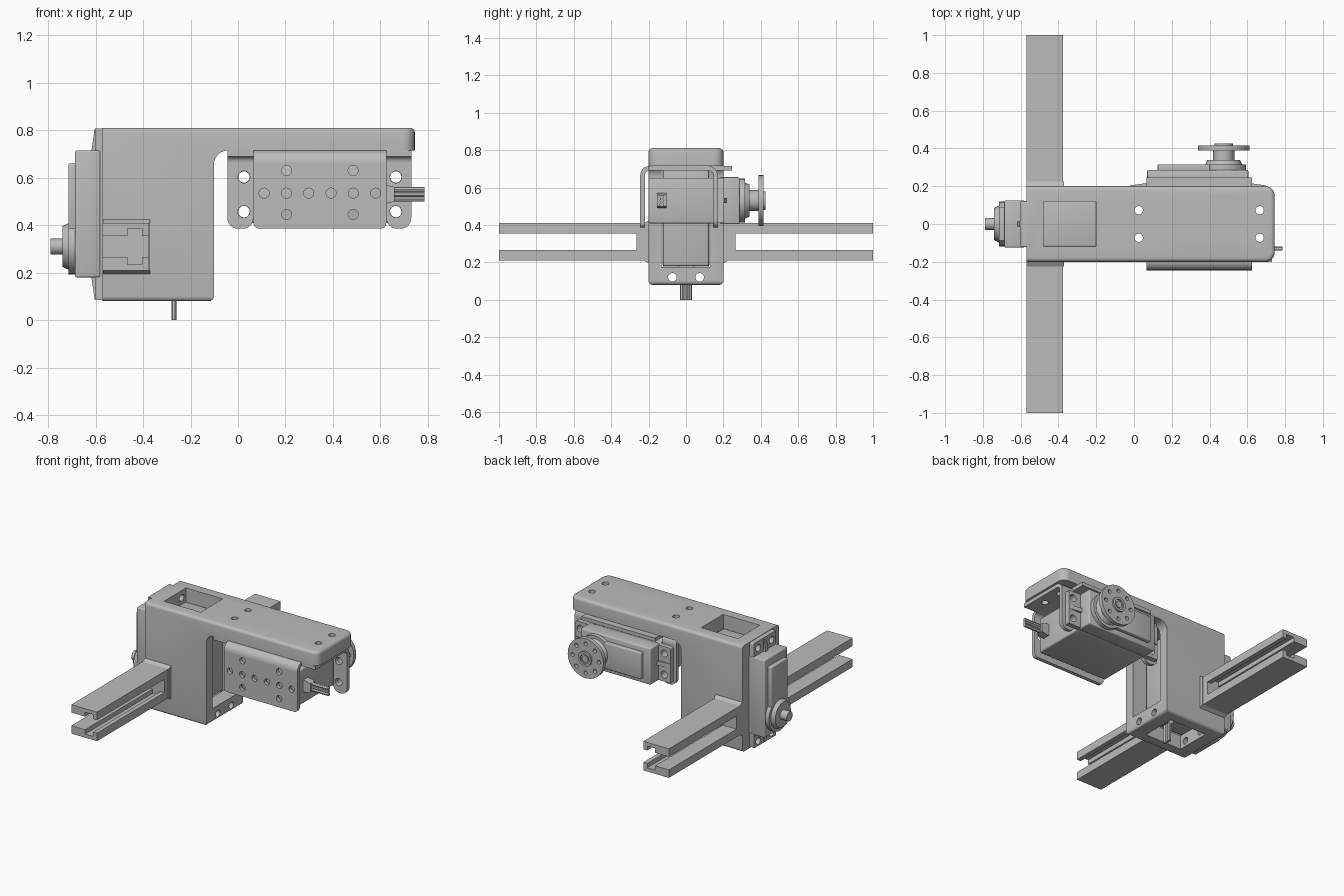
import bpy, bmesh, math
from mathutils import Matrix, Vector

if "Cube" in bpy.data.objects:
    bpy.data.objects.remove(bpy.data.objects["Cube"])

grey = bpy.data.materials.new("plain_grey")
grey.use_nodes = True
grey.diffuse_color = (0.5, 0.5, 0.5, 1)
grey.node_tree.nodes["Principled BSDF"].inputs["Base Color"].default_value = (0.5, 0.5, 0.5, 1)
ID = Matrix.Identity(4)
parts = []


def finish(name, bm, m=ID):
    bmesh.ops.recalc_face_normals(bm, faces=bm.faces[:])
    bm.transform(m)
    me = bpy.data.meshes.new(name)
    bm.to_mesh(me)
    bm.free()
    me.materials.append(grey)
    ob = bpy.data.objects.new(name, me)
    bpy.context.scene.collection.objects.link(ob)
    parts.append(ob)
    return ob


def round_edges(bm, r, rule, seg=4):
    edges = [e for e in bm.edges if rule(e)]
    bmesh.ops.bevel(bm, geom=edges, offset=r, segments=seg, profile=0.5,
                    affect='EDGES', clamp_overlap=True)


def box(name, lo, hi, r=0, m=ID):
    lo, hi = Vector(lo), Vector(hi)
    bm = bmesh.new()
    bmesh.ops.create_cube(bm, size=1, matrix=Matrix.Translation((lo + hi) / 2)
                          @ Matrix.Diagonal((hi - lo).to_4d()))
    if r:
        round_edges(bm, r, lambda e: True, 3)
    return finish(name, bm, m)


def cyl(name, base, axis, length, r, r2=None, m=ID, seg=32):
    bm = bmesh.new()
    bmesh.ops.create_cone(bm, cap_ends=True, segments=seg, radius1=r,
                          radius2=r if r2 is None else r2, depth=length)
    turn = Vector(axis).to_track_quat('Z', 'Y').to_matrix().to_4x4()
    bm.transform(Matrix.Translation(base) @ turn @ Matrix.Translation((0, 0, length / 2)))
    return finish(name, bm, m)


def extrude(bm, faces, shift):
    new = bmesh.ops.extrude_face_region(bm, geom=faces)["geom"]
    bmesh.ops.translate(bm, vec=shift, verts=[v for v in new if isinstance(v, bmesh.types.BMVert)])
    bmesh.ops.recalc_face_normals(bm, faces=bm.faces[:])
    return bm


def prism_bm(pts, axis, a, b):
    bm = bmesh.new()
    put = (lambda p, t: (t, *p)) if axis == 'x' else (lambda p, t: (p[0], t, p[1]))
    face = bm.faces.new([bm.verts.new(put(p, a)) for p in pts])
    return extrude(bm, [face], Vector(put((0, 0), b - a)))


def arc(cx, cy, r, a0, a1, n=6):
    angles = [math.radians(a0 + (a1 - a0) * i / n) for i in range(n + 1)]
    return [(cx + r * math.cos(a), cy + r * math.sin(a)) for a in angles]


def circle(cx, cy, r, n=28):
    return arc(cx, cy, r, 0, 360, n)[:-1]


def rounded(x0, y0, x1, y1, r):
    # Rectangle whose lower corners are rounded
    return arc(x0 + r, y0 + r, r, 180, 270) + arc(x1 - r, y0 + r, r, 270, 360) + [(x1, y1), (x0, y1)]


def plate(name, outline, holes, depth, m):
    # Flat outline with round holes, thickened along local z
    bm = bmesh.new()
    for loop in [outline] + [circle(*h) for h in holes]:
        vs = [bm.verts.new((*p, 0)) for p in loop]
        for i, v in enumerate(vs):
            bm.edges.new((vs[i - 1], v))
    bmesh.ops.triangle_fill(bm, use_beauty=True, edges=bm.edges[:], normal=(0, 0, 1))
    return finish(name, extrude(bm, bm.faces[:], Vector((0, 0, depth))), m)


def cut(ob, cutters):
    # Subtract each cutter, then discard it
    for c in cutters:
        mod = ob.modifiers.new("cut", 'BOOLEAN')
        mod.operation, mod.solver, mod.object = 'DIFFERENCE', 'EXACT', c
        dg = bpy.context.evaluated_depsgraph_get()
        me = bpy.data.meshes.new_from_object(ob.evaluated_get(dg))
        ob.modifiers.clear()
        ob.data = me
        parts.remove(c)
        bpy.data.objects.remove(c)


# Hollow column with the arm along its top
profile = [(-.57, .08), (-.102, .08)] + arc(-.042, .655, .06, 180, 90) + \
          [(.745, .715), (.745, .81), (-.57, .81)]
bm = prism_bm(profile, 'y', -.2, .2)
round_edges(bm, .05, lambda e: all(v.co.x > .74 for v in e.verts)
            and abs(e.verts[0].co.z - e.verts[1].co.z) > .05, 6)
round_edges(bm, .02, lambda e: not all(v.co.x < -.56 for v in e.verts)
            and not .1 < (e.verts[0].co.z + e.verts[1].co.z) / 2 < .72
            and e.calc_face_angle(0) > .6, 4)
frame = finish("column_and_arm", bm)
cut(frame, [box("cavity", (-.7, -.13, .176), (-.02, .13, .712)),
            box("top_window", (-.48, -.12, .6), (-.2, .12, .9)),
            box("bottom_window", (-.48, -.12, 0), (-.2, .12, .3))])
pair = (-.073, .073)
cut(frame, [cyl("hole", (-.7, y, .12), (1, 0, 0), .8, .023) for y in pair])
cut(frame, [cyl("hole", (-.7, y, .76), (1, 0, 0), .3, .023) for y in pair])
cut(frame, [cyl("hole", (x, y, .6), (0, 0, 1), .3, .022) for x in (.025, .665) for y in pair])

# Slotted side rails with a flared root
slot = [(-.6, .265), (-.465, .265), (-.465, .235), (-.405, .235), (-.405, .265), (-.3, .265)]
slot += [(x, .62 - z) for x, z in reversed(slot)]
root = [(.19, .195), (.2, .195), (.225, .21), (.225, .41), (.2, .425), (.19, .425)]
for side, s in (("left", 1), ("right", -1)):
    rail = box(side + "_rail", (-.57, min(.19 * s, s), .21), (-.375, max(.19 * s, s), .41))
    cut(rail, [finish("slot", prism_bm(slot, 'y', .265 * s, 1.1 * s))])
    finish(side + "_rail_root", prism_bm([(y * s, z) for y, z in root], 'x', -.569, -.37))


# Servo: local x is its length, local z its shaft, origin on the mounting plane
def servo(name, m):
    n = name + "_servo_"
    box(n + "case", (-.405, -.122, -.37), (.13, .122, .01), .01, m)
    box(n + "upper_case", (-.405, -.125, .01), (.13, .125, .117), .008, m)
    plate(n + "flange", rounded(-.497, -.12, .225, .12, .01),
          [(u, v, .024) for u in (-.45, .19) for v in pair], .032, m)
    for label, tip, wall in (("inner", -.495, -.4), ("outer", .223, .125)):
        rib = prism_bm([(tip, .025), (wall, .025), (wall, .048), (tip, .034)], 'y', -.014, .014)
        finish(n + label + "_rib", rib, m)
    # Gear cover and output boss
    box(n + "gear_cover", (-.35, -.09, .11), (-.07, .09, .145), .006, m)
    cyl(n + "gear_ring", (0, 0, .11), (0, 0, 1), .035, .118, m=m)
    cyl(n + "boss", (0, 0, .14), (0, 0, 1), .03, .1, .085, m)
    cyl(n + "shaft", (0, 0, .16), (0, 0, 1), .06, .033, m=m)
    # Cable boot and three wires
    boot = [(.125, -.04), (.145, -.04), (.185, -.03), (.185, .03), (.145, .04), (.125, .04)]
    plate(n + "cable_boot", boot, [], .05, m @ Matrix.Translation((0, 0, -.325)))
    for i in (-1, 0, 1):
        cyl(f"{n}wire_{i + 2}", (.13, .02 * i, -.3), (1, 0, 0), .18, .011, m=m, seg=12)


def basis(u, w, origin):
    u, w = Vector(u), Vector(w)
    return Matrix.Translation(origin) @ Matrix((u, w.cross(u), w)).transposed().to_4x4()


servo("column", basis((0, 0, -1), (-1, 0, 0), (-.57, 0, .31)))
arm_m = basis((1, 0, 0), (0, 1, 0), (.475, .17, .53))
servo("arm", arm_m)

# Round output horn
cyl("horn_hub", (0, 0, .165), (0, 0, 1), .06, .056, m=arm_m)
ring = [(x, y, .013) for x, y in circle(0, 0, .1, 8)]
plate("horn_disc", circle(0, 0, .136, 48), ring, .027, arm_m @ Matrix.Translation((0, 0, .218)))
collar = cyl("horn_collar", (0, 0, .24), (0, 0, 1), .016, .05, m=arm_m)
cut(collar, [cyl("recess", (0, 0, .246), (0, 0, 1), .1, .034, m=arm_m)])
cyl("horn_screw", (0, 0, .24), (0, 0, 1), .013, .024, m=arm_m)

# Bent sheet bracket: drilled front plate whose bend runs into the roof
upright = Matrix.Rotation(math.pi / 2, 4, 'X')
spots = [(.11 + .094 * i, .535, .021) for i in range(6)] + \
        [(x, z, .021) for x in (.205, .485) for z in (.445, .63)]
plate("bracket_front_plate", rounded(.065, .385, .625, .665, .025), spots, .025,
      Matrix.Translation((0, -.22, 0)) @ upright)
roof = arc(-.195, .665, .05, 180, 90) + [(.245, .715), (.245, .69)] + arc(-.195, .665, .025, 90, 180)
finish("bracket_roof", prism_bm(roof, 'x', .065, .625))

# Drilled ears behind the servo flange, bent into the roof
bend = arc(.12, .665, .05, 0, 90) + [(-.2, .715), (-.2, .69)] + arc(.12, .665, .025, 90, 0)
for side, x0, x1, hx in (("right", -.045, .065, .025), ("left", .625, .73, .665)):
    plate(side + "_bracket_ear", rounded(x0, .385, x1, .665, .045),
          [(hx, .53 + z, .025) for z in pair], .025, Matrix.Translation((0, .17, 0)) @ upright)
    top = finish(side + "_bracket_ear_roof", prism_bm(bend, 'x', x0, x1))
    cut(top, [cyl("hole", (hx, y, .6), (0, 0, 1), .2, .022) for y in pair])

# Smooth rounded surfaces, keep hard edges
bpy.ops.object.select_all(action='DESELECT')
for ob in parts:
    ob.select_set(True)
bpy.context.view_layer.objects.active = frame
bpy.ops.object.shade_smooth_by_angle(angle=math.radians(30))
